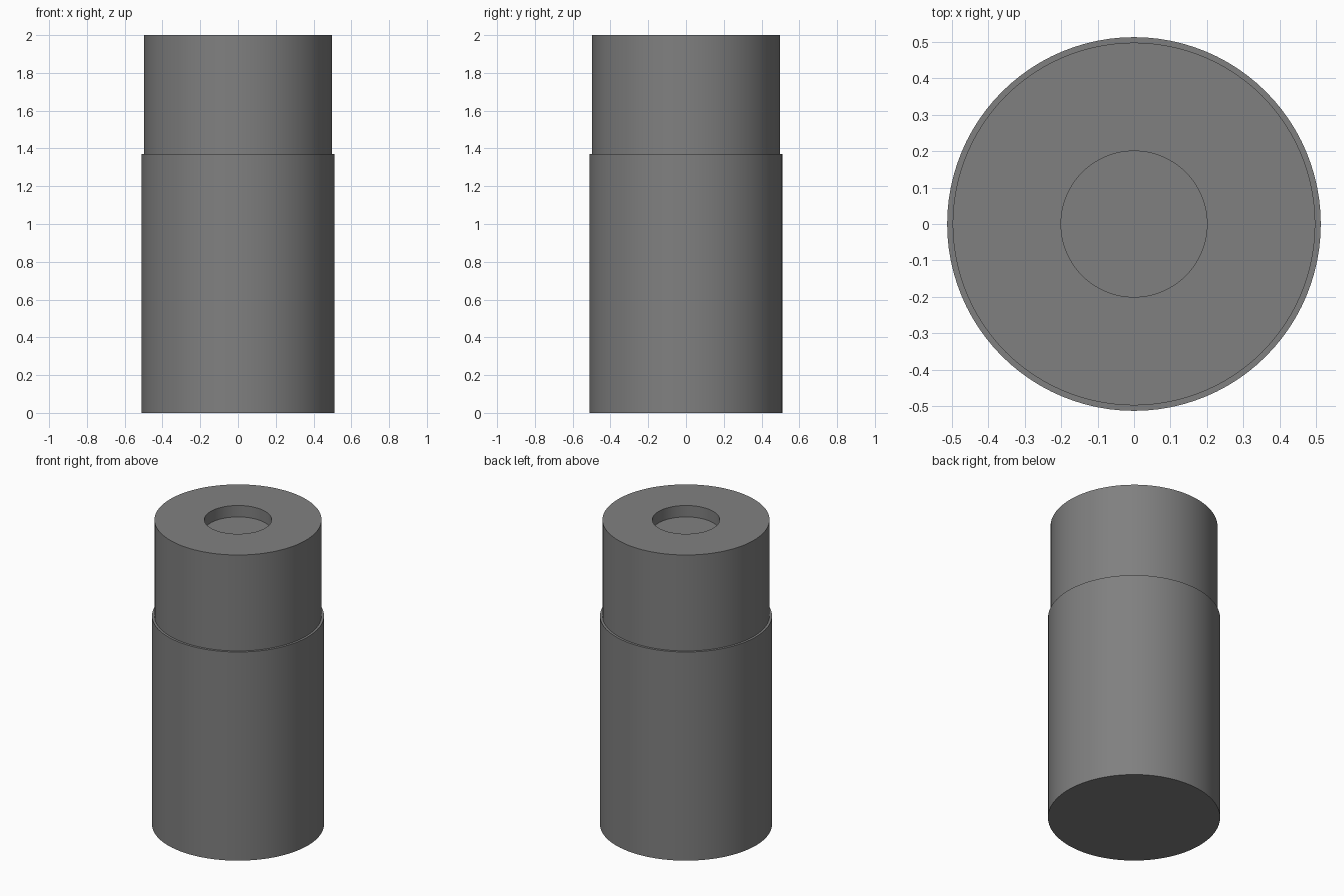
import bpy, bmesh, math
from mathutils import Vector

if "Cube" in bpy.data.objects:
    bpy.data.objects.remove(bpy.data.objects["Cube"])

grey = bpy.data.materials.new("mid_grey")
grey.diffuse_color = (0.216, 0.216, 0.216, 1)
grey.use_nodes = True
grey.node_tree.nodes["Principled BSDF"].inputs["Base Color"].default_value = grey.diffuse_color

# Half profile (radius, z): base, wide body, ledge, neck, shallow round recess
profile = [(0, 0), (0.512, 0), (0.512, 1.37), (0.497, 1.37),
           (0.497, 2), (0.2, 2), (0.2, 1.925), (0, 1.925)]

# Revolve the profile into one closed solid
bm = bmesh.new()
verts = [bm.verts.new((r, 0, z)) for r, z in profile]
edges = [bm.edges.new(pair) for pair in zip(verts, verts[1:])]
bmesh.ops.spin(bm, geom=verts + edges, cent=(0, 0, 0), axis=(0, 0, 1),
               angle=math.tau, steps=96, use_merge=True)
bmesh.ops.remove_doubles(bm, verts=bm.verts, dist=0.0005)
bmesh.ops.recalc_face_normals(bm, faces=bm.faces)

mesh = bpy.data.meshes.new("stepped_cylinder")
bm.to_mesh(mesh)
bm.free()
mesh.materials.append(grey)
body = bpy.data.objects.new("stepped_cylinder", mesh)
bpy.context.collection.objects.link(body)

# Smooth walls, sharp rims
bpy.context.view_layer.objects.active = body
body.select_set(True)
bpy.ops.object.shade_smooth_by_angle(angle=math.radians(30))
